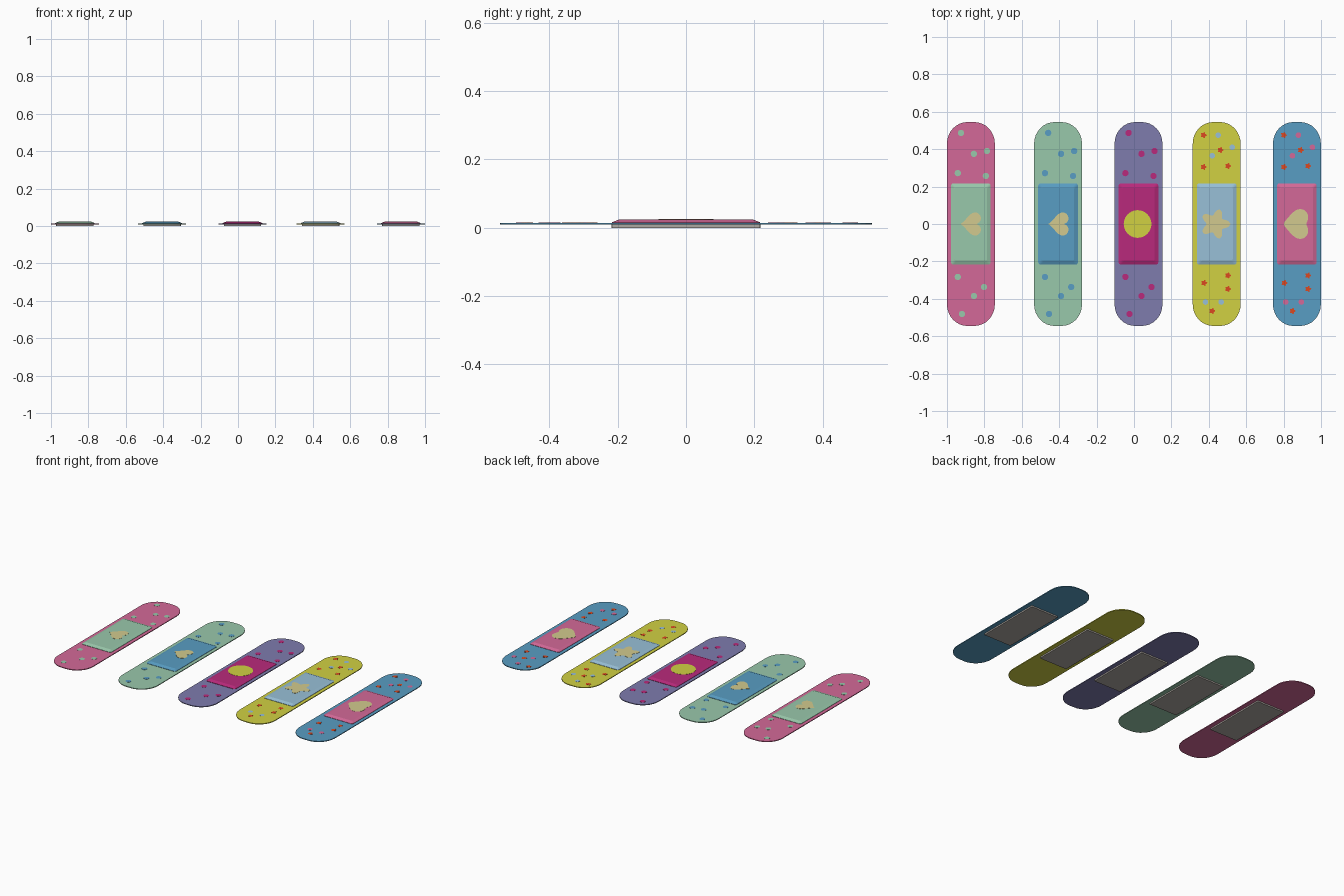
import bpy, bmesh
from math import sin, cos, pi

cube = bpy.data.objects.get("Cube")
if cube:
    bpy.data.objects.remove(cube)


def material(name, *rgb):
    def linear(c):
        c = c / 255
        return c / 12.92 if c < 0.04 else ((c + 0.055) / 1.055) ** 2.4
    colour = (*[linear(c) for c in rgb], 1)
    m = bpy.data.materials.new(name)
    m.diffuse_color = colour
    m.use_nodes = True
    bsdf = next(n for n in m.node_tree.nodes if n.type == "BSDF_PRINCIPLED")
    bsdf.inputs["Base Color"].default_value = colour
    return m


pink = material("pink", 212, 105, 152)
mint = material("mint", 153, 200, 171)
purple = material("purple", 126, 124, 174)
yellow = material("yellow", 209, 209, 66)
blue = material("blue", 88, 157, 195)
magenta = material("magenta", 185, 42, 124)
sky = material("light blue", 152, 192, 215)
tan = material("tan", 210, 202, 142)
red = material("orange red", 220, 72, 32)
gauze = material("gauze grey", 174, 168, 162)


def loft(name, mat, rings):
    """Stack closed outlines, given as (points, height), into a capped solid."""
    bm = bmesh.new()
    loops = [[bm.verts.new((x, y, z)) for x, y in pts] for pts, z in rings]
    n = len(loops[0])
    for low, high in zip(loops, loops[1:]):
        for i in range(n):
            j = (i + 1) % n
            bm.faces.new((low[i], low[j], high[j], high[i]))
    bm.faces.new(loops[0])
    bm.faces.new(loops[-1])
    bmesh.ops.recalc_face_normals(bm, faces=bm.faces)
    mesh = bpy.data.meshes.new(name)
    bm.to_mesh(mesh)
    bm.free()
    mesh.materials.append(mat)
    obj = bpy.data.objects.new(name, mesh)
    bpy.context.collection.objects.link(obj)
    return obj


def rounded(cx, hx, hy, rx, ry, steps=8):
    """Rectangle outline with elliptical corners."""
    pts = []
    for q, (sx, sy) in enumerate(((1, 1), (-1, 1), (-1, -1), (1, -1))):
        for i in range(steps + 1):
            a = (q + i / steps) * pi / 2
            pts.append((cx + sx * (hx - rx) + rx * cos(a),
                        sy * (hy - ry) + ry * sin(a)))
    return pts


def polar(cx, cy, radius, lobes=0, depth=0, steps=40):
    """Disc or wavy star, one point towards +x."""
    pts = []
    for i in range(steps):
        a = 2 * pi * i / steps
        r = radius * (1 + depth * cos(lobes * a))
        pts.append((cx + r * cos(a), cy + r * sin(a)))
    return pts


def heart(cx, half_width, roundness, steps=40):
    """Heart with its tip towards -x, blended towards a disc."""
    pts = []
    for i in range(steps):
        t = 2 * pi * i / steps
        side = sin(t) ** 3
        up = (13 * cos(t) - 5 * cos(2 * t) - 2 * cos(3 * t) - cos(4 * t) + 2.5) / 16
        u = up * (1 - roundness) + 0.85 * cos(t) * roundness
        v = side * (1 - roundness) + sin(t) * roundness
        pts.append((cx + half_width * u, -half_width * v))
    return pts


STRIP_TOP, PAD_TOP = 0.014, 0.024

# Dot layouts: offsets from the middle of each strip
DOTS = [(-.053, .487), (.016, .375), (.086, .39), (-.07, .272), (.08, .257),
        (-.07, -.283), (.07, -.337), (.016, -.385), (-.048, -.481)]
STARS = [(-.07, .475), (.02, .395), (-.07, .305), (.06, .31),
         (-.067, -.315), (.06, -.275), (.06, -.347), (-.024, -.465)]
SPOTS = [(.008, .475), (.083, .41), (-.024, .365), (-.06, -.417), (.024, -.417)]


def scatter(name, mat, cx, places, radius, lobes=0, depth=0):
    for i, (dx, y) in enumerate(places):
        pts = polar(cx + dx, y, radius, lobes, depth, 20)
        loft(f"{name}_{i + 1}", mat, [(pts, STRIP_TOP - .002), (pts, STRIP_TOP + .0008)])


def bandage(label, cx, strip, pad, motif, motif_colour):
    # Adhesive strip
    edge = rounded(cx, .128, .545, .11, .115)
    loft(f"{label}_strip", strip, [(edge, .009), (edge, STRIP_TOP)])
    # Raised pad with sloping border
    base = rounded(cx, .106, .217, .012, .012, 4)
    top = rounded(cx, .086, .196, .008, .008, 4)
    loft(f"{label}_top_pad", pad, [(base, .012), (base, .016), (top, PAD_TOP)])
    # Gauze underneath
    under = rounded(cx, .1, .218, .004, .004, 2)
    loft(f"{label}_gauze", gauze, [(under, 0), (under, .01)])
    # Flat motif on the pad
    loft(f"{label}_motif", motif_colour, [(motif, PAD_TOP - .002), (motif, PAD_TOP + .001)])


X = (-.872, -.406, .024, .442, .871)
bandage("pink_bandage", X[0], pink, mint, heart(X[0], .062, .1), tan)
bandage("mint_bandage", X[1], mint, blue, heart(X[1], .062, 0), tan)
bandage("purple_bandage", X[2], purple, magenta, polar(X[2] - .005, 0, .074), yellow)
bandage("yellow_bandage", X[3], yellow, sky, polar(X[3] - .008, 0, .064, 5, .27), tan)
bandage("blue_bandage", X[4], blue, pink, heart(X[4], .08, .45), tan)

# Printed dots and little stars
for label, cx, mat in zip(("pink", "mint", "purple"), X, (mint, blue, magenta)):
    scatter(f"{label}_bandage_dot", mat, cx, DOTS, .017)
for label, cx, mat in (("yellow", X[3], sky), ("blue", X[4], pink)):
    scatter(f"{label}_bandage_star", red, cx, STARS, .014, 5, .25)
    scatter(f"{label}_bandage_spot", mat, cx, SPOTS, .015)
